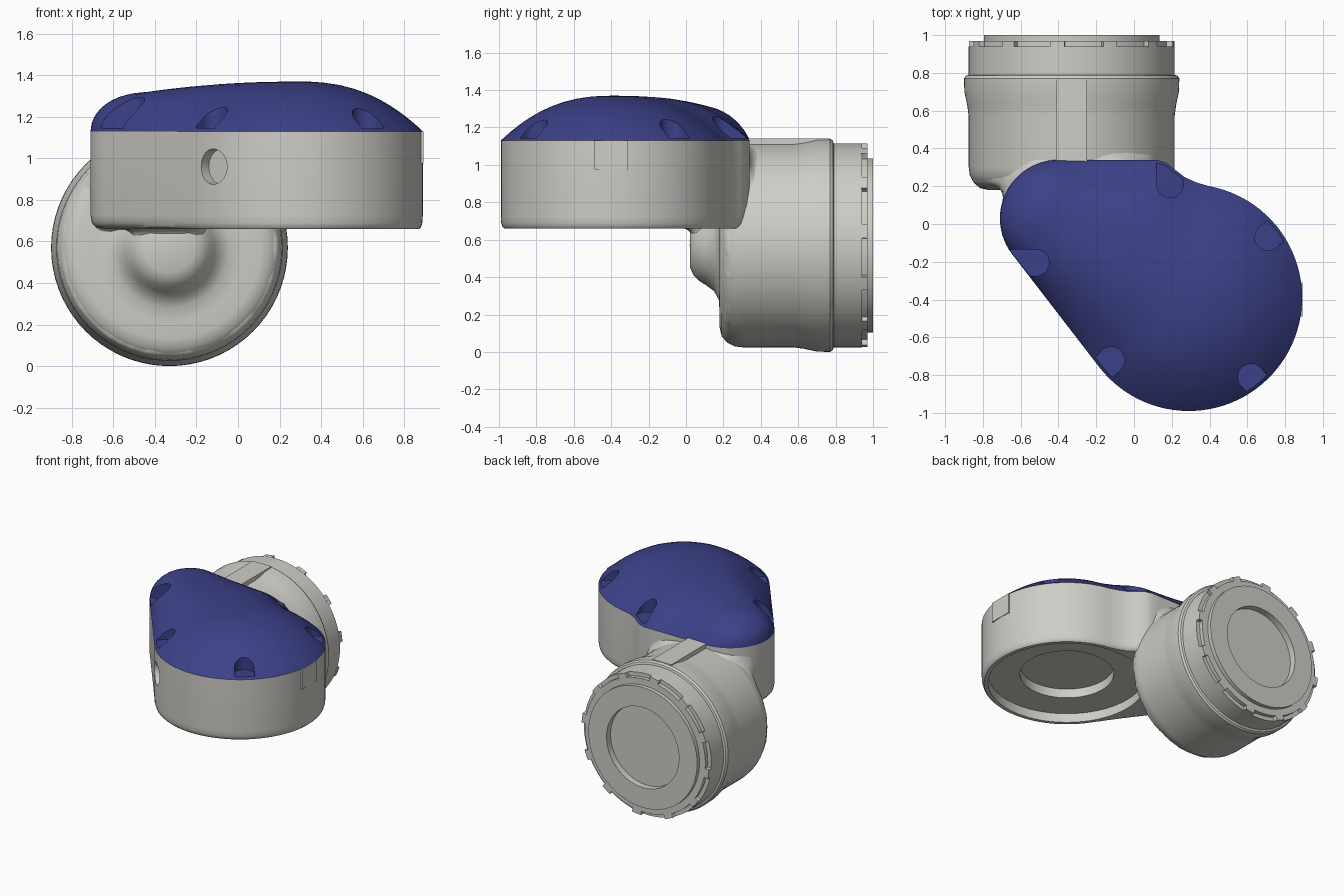
import bpy, bmesh, math
from mathutils import Vector

if "Cube" in bpy.data.objects:
    bpy.data.objects.remove(bpy.data.objects["Cube"])

A, RA = Vector((-0.40, 0.03)), 0.31      # small lobe of the housing
B, RB = Vector((0.29, -0.39)), 0.60      # large round of the housing
WX, WZ = -0.33, 0.57                     # wrist axis


def material(name, rgb):
    m = bpy.data.materials.new(name)
    m.diffuse_color = (*rgb, 1)
    m.use_nodes = True
    m.node_tree.nodes["Principled BSDF"].inputs["Base Color"].default_value = m.diffuse_color
    return m


GREY = material("warm grey", (0.62, 0.61, 0.57))
BLUE = material("deep blue", (0.045, 0.053, 0.25))


def make(name, bm, mat):
    bmesh.ops.remove_doubles(bm, verts=bm.verts, dist=1e-4)
    bmesh.ops.recalc_face_normals(bm, faces=bm.faces)
    me = bpy.data.meshes.new(name)
    bm.to_mesh(me)
    bm.free()
    ob = bpy.data.objects.new(name, me)
    bpy.context.collection.objects.link(ob)
    me.materials.append(mat)
    return ob


def loft(bm, rings, cap_start=True, cap_end=True):
    vs = [[bm.verts.new(p) for p in r] for r in rings]
    n = len(rings[0])
    for a, b in zip(vs, vs[1:]):
        for i in range(n):
            bm.faces.new((a[i], a[(i + 1) % n], b[(i + 1) % n], b[i]))
    if cap_start:
        bm.faces.new(vs[0])
    if cap_end:
        bm.faces.new(vs[-1])


def prism(bm, pts, z0, z1):
    loft(bm, [[(p[0], p[1], z) for p in pts] for z in (z0, z1)])


def circle(c, r, n=64):
    return [(c[0] + r * math.cos(i * math.tau / n), c[1] + r * math.sin(i * math.tau / n)) for i in range(n)]


def rect(x0, x1, y0, y1):
    return [(x0, y0), (x1, y0), (x1, y1), (x0, y1)]


def wrist_ring(r, y, n=72):
    return [(WX + r * math.cos(i * math.tau / n), y, WZ + r * math.sin(i * math.tau / n)) for i in range(n)]


def apply_mod(ob, kind, **props):
    m = ob.modifiers.new(kind.lower(), kind)
    for k, v in props.items():
        setattr(m, k, v)
    bpy.context.view_layer.objects.active = ob
    bpy.ops.object.modifier_apply(modifier=m.name)


def cut(ob, bm):
    cutter = make("cutter", bm, ob.data.materials[0])
    cutter.hide_render = True
    apply_mod(ob, 'BOOLEAN', operation='DIFFERENCE', solver='EXACT', object=cutter)
    bpy.data.objects.remove(cutter)


# Housing outline: (point, s) with s = 0 at the large round and 1 at the lobe
def on_arc(c, r, deg):
    a = math.radians(deg)
    return c + r * Vector((math.cos(a), math.sin(a)))


T0, T1, N = -142.3, 80, 12
outline = [(on_arc(B, RB, T0 + (T1 - T0) * i / 60), 0) for i in range(61)]
top = [(0.33, 0.22), (0.27, 0.247), (0.22, 0.285), (0.17, 0.325), (0.12, 0.34)]
top += [(0.12 - 0.52 * i / 7, 0.34) for i in range(1, 7)]
outline += [(Vector(p), (i + 1) / N) for i, p in enumerate(top)]
outline += [(on_arc(A, RA, 90 + (217.7 - 90) * i / 24), 1) for i in range(25)]
p0, p1 = on_arc(A, RA, 217.7), on_arc(B, RB, T0)
outline += [(p0.lerp(p1, i / N), 1 - i / N) for i in range(1, N)]


def inset(k):
    out = []
    for i, (p, s) in enumerate(outline):
        d = (outline[(i + 1) % len(outline)][0] - outline[i - 1][0]).normalized()
        out.append(p + Vector((-d.y, d.x)) * k * (0.018 + 0.035 * s))
    return out


# Housing body with rounded bottom edge
bm = bmesh.new()
loft(bm, [[(p.x, p.y, z) for p in inset(k)]
          for k, z in ((1, 0.66), (0.45, 0.67), (0.12, 0.69), (0, 0.725), (0, 1.13))])
body = make("housing_body", bm, GREY)

# Stepped round recess in the underside
for r, z in ((0.555, 0.73), (0.33, 0.80)):
    bm = bmesh.new()
    prism(bm, circle(B, r), 0.5, z)
    cut(body, bm)

# Round port in the front-left wall
d = Vector((math.cos(math.radians(-133)), math.sin(math.radians(-133)), 0))
side = Vector((-d.y, d.x, 0))
c = Vector((B.x, B.y, 0.96)) + d * RB
bm = bmesh.new()
loft(bm, [[c + d * k + side * x + Vector((0, 0, y)) for x, y in circle((0, 0), 0.085, 32)]
          for k in (-0.06, 0.1)])
cut(body, bm)

# Thin plate on the right wall
bm = bmesh.new()
prism(bm, rect(0.86, 0.893, -0.49, -0.31), 0.975, 1.13)
make("side_plate", bm, GREY)

# Domed cap: outline drawn in towards a ridge between the two rounds
bm = bmesh.new()
rings = []
for t in (1, 0.985, 0.95, 0.9, 0.83, 0.75, 0.66, 0.56, 0.45, 0.33, 0.2, 0.1, 0):
    ring = []
    for p, s in outline:
        q = B.lerp(A, s).lerp(p, t)
        e = 1 - 0.5 * min(1, max(0, (-0.2 - p.x) / 0.5))
        z = 1.13 + (0.24 - 0.05 * s * s) * (1 - t ** 2.4) ** e
        ring.append((q.x, q.y, z))
    rings.append(ring)
loft(bm, rings, cap_end=False)
bmesh.ops.remove_doubles(bm, verts=bm.verts, dist=1e-4)
cap = make("domed_cap", bm, BLUE)

# Screw pockets around the cap: centre x, y and outward angle
for x, y, ang in ((-0.52, -0.205, 180), (-0.12, -0.72, 225), (0.62, -0.81, 312),
                  (0.71, -0.07, 40), (0.19, 0.21, 90)):
    c = Vector((x, y))
    pts = [on_arc(c, 0.07, ang + 90 + 180 * i / 16) for i in range(17)]
    out = on_arc(Vector((0, 0)), 0.35, ang)
    bm = bmesh.new()
    prism(bm, pts + [pts[-1] + out, pts[0] + out], 1.145, 1.6)
    cut(cap, bm)

# Wrist barrel turned around its axis, nose in front and socket at the back
profile = [(0.001, 0.02), (0.12, 0.022), (0.16, 0.04), (0.19, 0.07), (0.215, 0.11), (0.245, 0.15),
           (0.29, 0.175), (0.36, 0.18), (0.44, 0.18), (0.485, 0.19), (0.52, 0.22), (0.54, 0.26),
           (0.545, 0.30), (0.545, 0.57), (0.553, 0.63), (0.568, 0.70), (0.57, 0.77), (0.56, 0.785),
           (0.545, 0.79), (0.545, 0.94), (0.515, 0.94), (0.515, 0.97), (0.465, 0.97), (0.465, 1.0),
           (0.31, 1.0), (0.31, 0.95), (0.001, 0.95)]
bm = bmesh.new()
loft(bm, [wrist_ring(r, y) for r, y in profile])
make("wrist_barrel", bm, GREY)

# Locking tabs around the wrist end
bm = bmesh.new()
for k in range(12):
    a = [math.radians(k * 30 + 8 + i * 4) for i in (-1, 0, 1)]
    pts = [(r, b) for r, bs in ((0.50, a), (0.546, a[::-1])) for b in bs]
    loft(bm, [[(WX + r * math.cos(b), y, WZ + r * math.sin(b)) for r, b in pts] for y in (0.935, 0.97)])
make("locking_tabs", bm, GREY)

# Flat rib on top of the wrist
bm = bmesh.new()
prism(bm, rect(-0.41, -0.25, 0.33, 0.765), 1.0, 1.142)
make("top_rib", bm, GREY)

# Soft blend between housing and wrist
bm = bmesh.new()
prism(bm, circle((-0.42, 0.05), 0.285), 0.67, 1.11)
prism(bm, rect(-0.42, 0.12, 0.17, 0.335), 0.68, 1.11)
loft(bm, [wrist_ring(0.535, y) for y in (0.2, 0.6)])
loft(bm, [wrist_ring(0.18, y) for y in (0.04, 0.3)])
blend = make("neck_blend", bm, GREY)
apply_mod(blend, 'REMESH', mode='VOXEL', voxel_size=0.025)
apply_mod(blend, 'SMOOTH', factor=0.5, iterations=24)

# Smooth shading with sharp edges kept
bpy.ops.object.select_all(action='SELECT')
bpy.ops.object.shade_smooth_by_angle(angle=math.radians(32))
